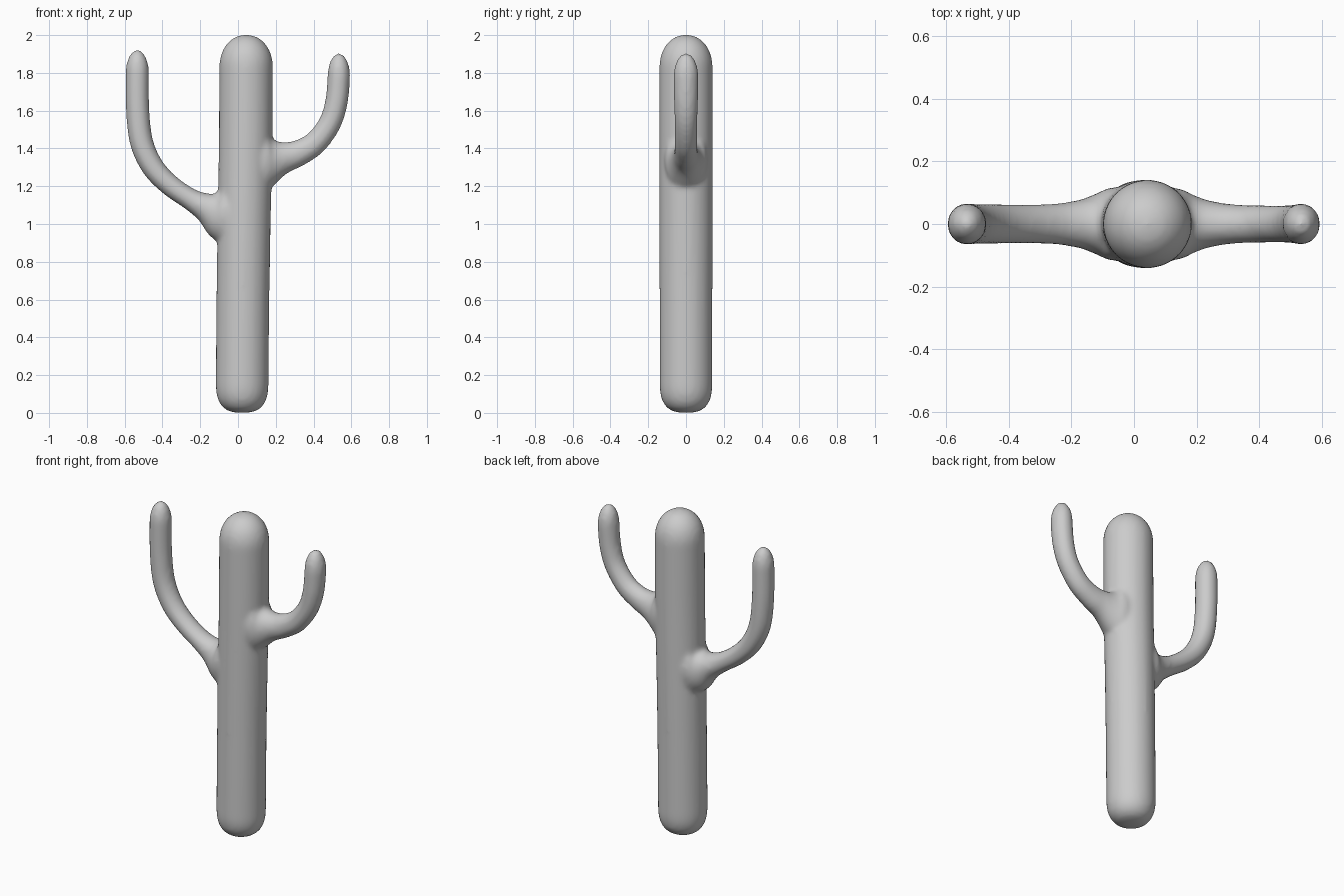
import bpy, bmesh, math
from mathutils import Vector

if "Cube" in bpy.data.objects:
    bpy.data.objects.remove(bpy.data.objects["Cube"])

SIDES = 32


def spline(rows, steps=6):
    """Catmull-Rom interpolation through rows of (x, z, in-plane radius, y radius)."""
    out = []
    for i in range(len(rows) - 1):
        p0, p1, p2, p3 = (Vector(rows[min(max(k, 0), len(rows) - 1)])
                          for k in (i - 1, i, i + 1, i + 2))
        for s in range(steps):
            t = s / steps
            out.append(0.5 * (2 * p1 + (p2 - p0) * t + (2 * p0 - 5 * p1 + 4 * p2 - p3) * t ** 2
                              + (3 * p1 - p0 - 3 * p2 + p3) * t ** 3))
    out.append(Vector(rows[-1]))
    return out


def dome(row, height, power=2.0, steps=10):
    """Rings that close a vertical end with a rounded cap (negative height = downwards)."""
    x, z, a, b = row
    rings = []
    for i in range(1, steps + 1):
        t = math.sin(math.pi / 2 * i / steps)
        f = max((1 - t ** power) ** (1 / power), 0.03)
        rings.append(Vector((x, z + height * t, a * f, b * f)))
    return rings


def loft(bm, rings):
    """Skin elliptical rings that follow a path in the XZ plane."""
    loops = []
    for i, (x, z, a, b) in enumerate(rings):
        p, q = rings[max(i - 1, 0)], rings[min(i + 1, len(rings) - 1)]
        d = Vector((q[0] - p[0], 0, q[1] - p[1])).normalized()
        n = Vector((d.z, 0, -d.x))
        loop = []
        for k in range(SIDES):
            w = math.tau * k / SIDES
            loop.append(bm.verts.new(Vector((x, 0, z)) + n * a * math.cos(w)
                                     + Vector((0, b * math.sin(w), 0))))
        loops.append(loop)
    for l0, l1 in zip(loops, loops[1:]):
        for k in range(SIDES):
            j = (k + 1) % SIDES
            bm.faces.new((l0[k], l0[j], l1[j], l1[k]))
    bm.faces.new(loops[0][::-1])
    bm.faces.new(loops[-1])


bm = bmesh.new()

# Trunk: slightly leaning column, blunt base, domed top
trunk = [(0.022, 0.17, 0.14, 0.14), (0.026, 0.6, 0.14, 0.14), (0.032, 1.0, 0.141, 0.141),
         (0.04, 1.4, 0.142, 0.141), (0.043, 1.83, 0.142, 0.141)]
loft(bm, dome(trunk[0], -0.17, 2.8)[::-1] + spline(trunk) + dome(trunk[-1], 0.172, 2.1))

# Left arm: flared root, long upward sweep
left_arm = [(0.0, 1.055, 0.17, 0.12), (-0.08, 1.06, 0.165, 0.115), (-0.115, 1.065, 0.13, 0.098),
            (-0.17, 1.088, 0.08, 0.078), (-0.25, 1.13, 0.058, 0.066), (-0.36, 1.205, 0.057, 0.063),
            (-0.45, 1.3, 0.06, 0.064), (-0.51, 1.43, 0.062, 0.065), (-0.531, 1.6, 0.062, 0.066),
            (-0.533, 1.8, 0.062, 0.066)]
loft(bm, spline(left_arm) + dome(left_arm[-1], 0.122))

# Right arm: higher, shorter and tighter curve
right_arm = [(0.05, 1.335, 0.17, 0.12), (0.15, 1.338, 0.165, 0.112), (0.185, 1.34, 0.125, 0.094),
             (0.24, 1.351, 0.086, 0.075), (0.32, 1.375, 0.07, 0.063), (0.41, 1.43, 0.063, 0.06),
             (0.487, 1.535, 0.06, 0.06), (0.522, 1.65, 0.06, 0.064), (0.534, 1.78, 0.06, 0.066)]
loft(bm, spline(right_arm) + dome(right_arm[-1], 0.125))

bmesh.ops.recalc_face_normals(bm, faces=bm.faces)
mesh = bpy.data.meshes.new("cactus")
bm.to_mesh(mesh)
bm.free()
cactus = bpy.data.objects.new("cactus", mesh)
bpy.context.collection.objects.link(cactus)

# Fuse the parts into one skin and soften the joints
remesh = cactus.modifiers.new("fuse", 'REMESH')
remesh.mode = 'VOXEL'
remesh.voxel_size = 0.014
remesh.use_smooth_shade = True
soften = cactus.modifiers.new("soften", 'SMOOTH')
soften.factor = 0.5
soften.iterations = 6
